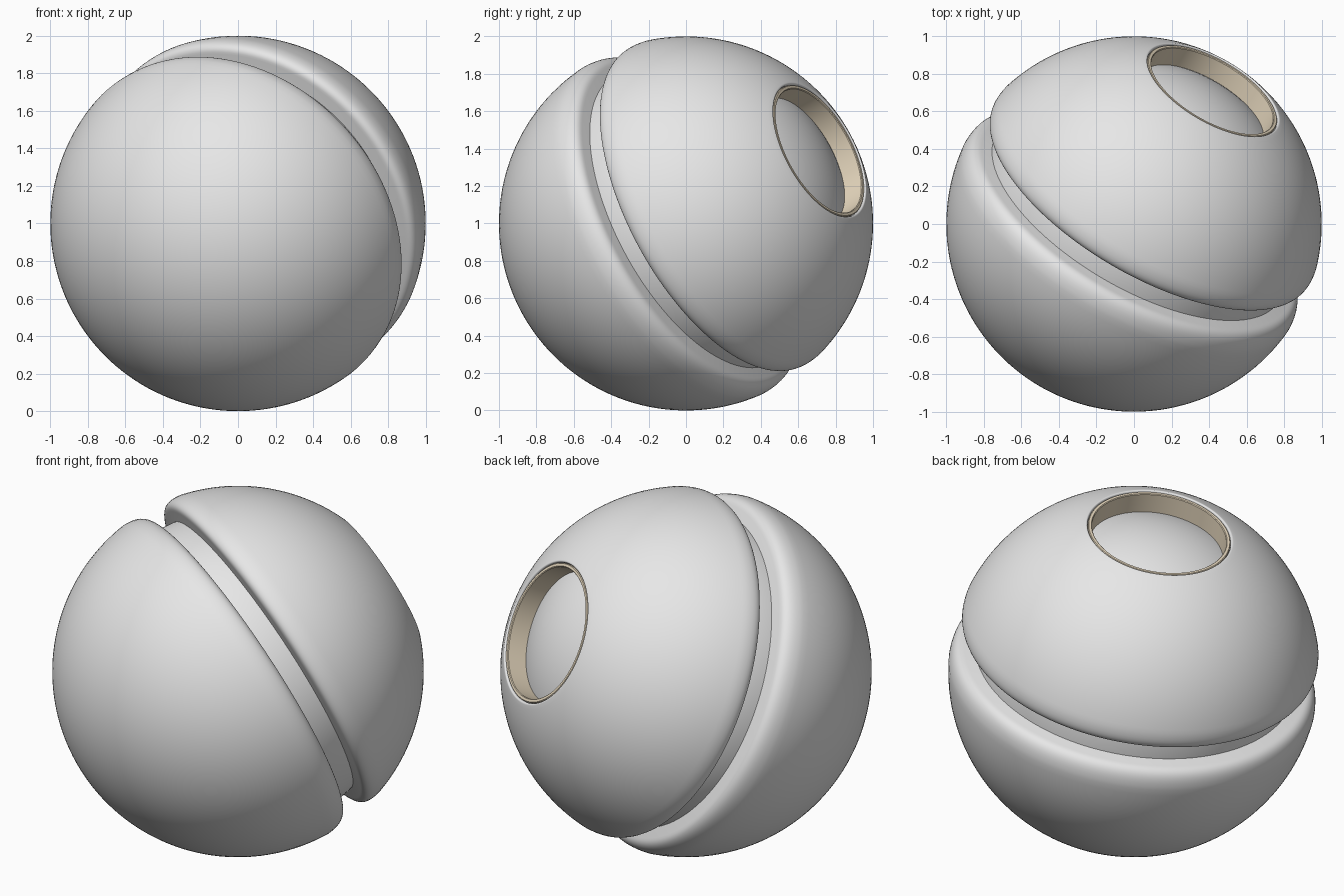
import bpy, bmesh, math
from mathutils import Matrix, Vector

if "Cube" in bpy.data.objects:
    bpy.data.objects.remove(bpy.data.objects["Cube"])

# Tilted axis shared by every part
AZ, EL = math.radians(30.5), math.radians(25.3)
AXIS = Vector((math.sin(AZ) * math.cos(EL), math.cos(AZ) * math.cos(EL), math.sin(EL)))
PLACE = Matrix.Translation((0, 0, 1)) @ AXIS.to_track_quat('Z', 'Y').to_matrix().to_4x4()


def material(name, rgb):
    m = bpy.data.materials.new(name)
    m.diffuse_color = (*rgb, 1)
    m.use_nodes = True
    m.node_tree.nodes["Principled BSDF"].inputs["Base Color"].default_value = m.diffuse_color
    return m


GREY = material("light_grey", (0.8, 0.8, 0.8))
TAN = material("warm_tan", (0.8, 0.69, 0.52))


def arc(radius, h0, h1, n=40):
    """Points (r, h) on a sphere between two heights."""
    a0, a1 = math.asin(h0 / radius), math.asin(h1 / radius)
    angles = [a0 + (a1 - a0) * i / n for i in range(n + 1)]
    return [(max(0, radius * math.cos(a)), radius * math.sin(a)) for a in angles]


def fillet(p0, p1, p2, n=10):
    """Rounded corner from p0 to p2 around p1."""
    return [tuple((1 - t) ** 2 * a + 2 * t * (1 - t) * b + t * t * c
                  for a, b, c in zip(p0, p1, p2))
            for t in (i / n for i in range(1, n + 1))]


def lathe(name, profile, mat, closed=False, segs=128):
    bm = bmesh.new()
    pts = profile + profile[:1] if closed else profile
    vs = [bm.verts.new((r, 0, h)) for r, h in pts]
    es = [bm.edges.new(pair) for pair in zip(vs, vs[1:])]
    bmesh.ops.spin(bm, geom=vs + es, cent=(0, 0, 0), axis=(0, 0, 1),
                   angle=math.tau, steps=segs, use_duplicate=False)
    bmesh.ops.remove_doubles(bm, verts=bm.verts, dist=1e-5)
    bmesh.ops.recalc_face_normals(bm, faces=bm.faces)
    me = bpy.data.meshes.new(name)
    bm.to_mesh(me)
    bm.free()
    me.materials.append(mat)
    ob = bpy.data.objects.new(name, me)
    ob.matrix_world = PLACE
    bpy.context.collection.objects.link(ob)
    bpy.ops.object.select_all(action='DESELECT')
    ob.select_set(True)
    bpy.context.view_layer.objects.active = ob
    bpy.ops.object.shade_smooth_by_angle(angle=math.radians(35))
    return ob


# Inner ball, seen in the groove and through the port
lathe("inner_core", arc(0.875, -0.875, 0.875, 64), GREY)

# Lower half with rounded rim
low = arc(1, -1, -0.08)
lathe("lower_shell", low + fillet(low[-1], (0.995, 0.03), (0.93, 0.035)) + [(0.86, 0.045)], GREY)

# Upper half with rounded rim and round port opening
up = arc(1, math.sqrt(1 - 0.405 ** 2), 0.27)
lip = fillet(up[0], (0.39, 0.921), (0.39, 0.90), 6)
lathe("upper_shell", [(0.39, 0.77)] + lip[::-1] + up
      + fillet(up[-1], (0.985, 0.165), (0.92, 0.165)) + [(0.85, 0.157)], GREY)

# Liner ring inside the port
lathe("port_ring", [(0.366, 0.77), (0.366, 0.908), (0.37, 0.912),
                    (0.384, 0.912), (0.388, 0.908), (0.388, 0.77)], TAN, closed=True)
